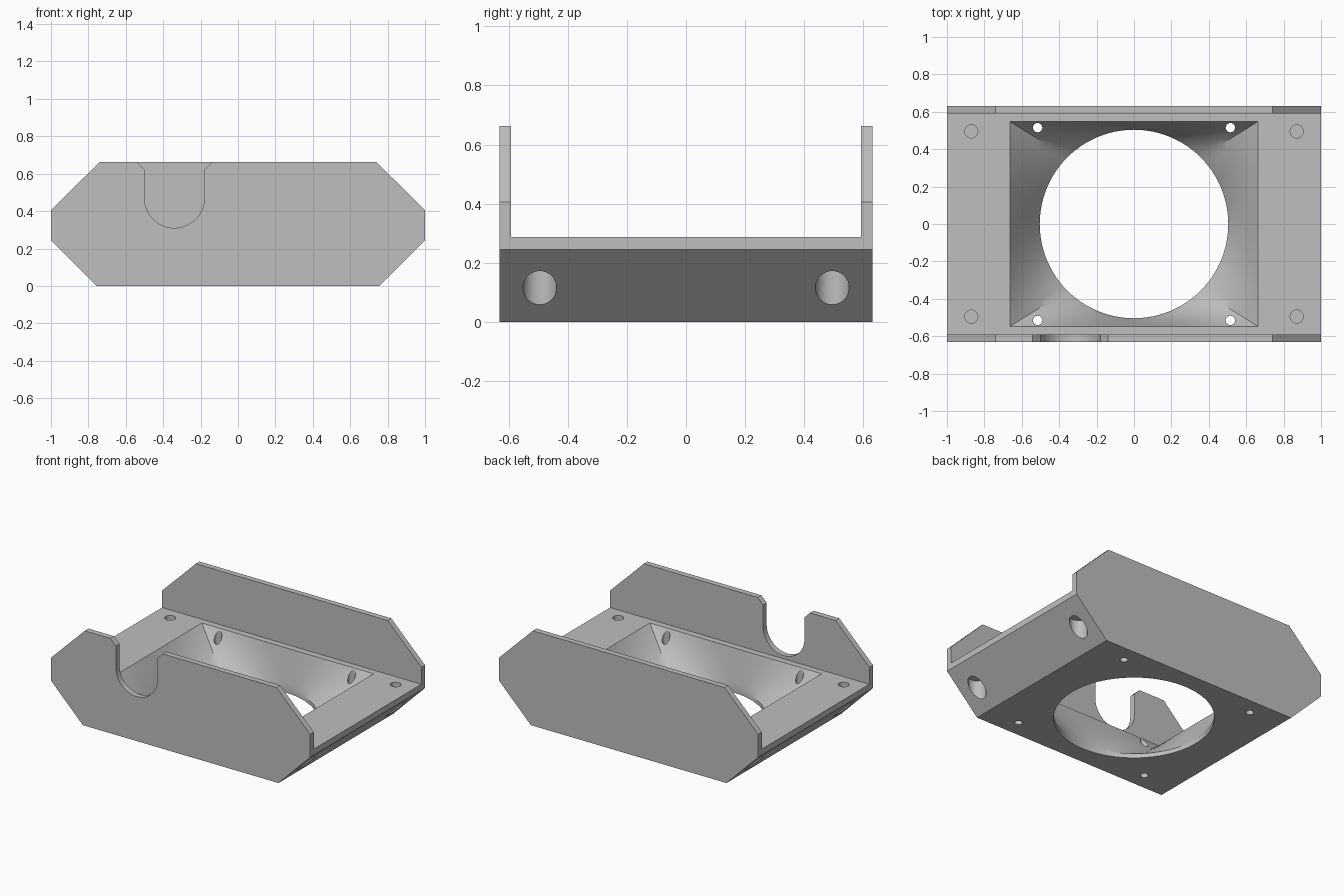
import bpy, bmesh, math

default = bpy.data.objects.get("Cube")
if default:
    bpy.data.objects.remove(default, do_unlink=True)

HALF_Y, WALL_Y = 0.632, 0.592      # outer and inner faces of the side walls
DECK, TOP = 0.287, 0.662           # deck height and wall height

grey = bpy.data.materials.new("light grey plastic")
grey.use_nodes = True
colour = (0.52, 0.52, 0.52, 1)
grey.diffuse_color = colour
grey.node_tree.nodes["Principled BSDF"].inputs["Base Color"].default_value = colour


def loft(name, rings):
    """Closed solid through a list of rings with equal point counts."""
    bm = bmesh.new()
    loops = [[bm.verts.new(p) for p in ring] for ring in rings]
    n = len(loops[0])
    for a, b in zip(loops, loops[1:]):
        for i in range(n):
            j = (i + 1) % n
            bm.faces.new((a[i], a[j], b[j], b[i]))
    bm.faces.new(loops[0][::-1])
    bm.faces.new(loops[-1])
    bmesh.ops.recalc_face_normals(bm, faces=bm.faces)
    mesh = bpy.data.meshes.new(name)
    bm.to_mesh(mesh)
    bm.free()
    mesh.materials.append(grey)
    ob = bpy.data.objects.new(name, mesh)
    bpy.context.collection.objects.link(ob)
    return ob


def prism(name, profile, y0, y1):
    return loft(name, [[(x, y, z) for x, z in profile] for y in (y0, y1)])


def cylinder(name, x, y, r, z0, z1, n=48):
    turn = [2 * math.pi * i / n for i in range(n)]
    return loft(name, [[(x + r * math.cos(a), y + r * math.sin(a), z) for a in turn]
                       for z in (z0, z1)])


def cut(target, cutter):
    cutter.hide_render = True
    mod = target.modifiers.new("cut", 'BOOLEAN')
    mod.operation, mod.solver, mod.object = 'DIFFERENCE', 'EXACT', cutter
    bpy.context.view_layer.objects.active = target
    bpy.ops.object.modifier_apply(modifier=mod.name)
    bpy.data.objects.remove(cutter, do_unlink=True)


# Eight-sided hull
half = [(0.755, 0), (1, 0.245), (1, 0.405), (0.74, TOP)]
body = prism("duct_body", half + [(-x, z) for x, z in half[::-1]], -HALF_Y, HALF_Y)

# Open channel between the two side walls
cut(body, prism("channel", [(-1.2, DECK), (1.2, DECK), (1.2, 1), (-1.2, 1)], -WALL_Y, WALL_Y))

# Funnel from rectangular opening down to the round outlet
STEPS, R, LIP = 24, 0.504, 0.03
rect, circle = [], []
corners = [(0.662, -0.547), (0.662, 0.547), (-0.662, 0.547), (-0.662, -0.547)]
for k in range(4):
    (ax, ay), (bx, by) = corners[k], corners[(k + 1) % 4]
    for i in range(STEPS):
        t = i / STEPS
        a = math.radians(90 * (k + t) - 45)
        rect.append((ax + (bx - ax) * t, ay + (by - ay) * t))
        circle.append((R * math.cos(a), R * math.sin(a)))


def funnel_ring(t, z):
    return [(c[0] + (r[0] - c[0]) * t, c[1] + (r[1] - c[1]) * t, z)
            for c, r in zip(circle, rect)]


levels = [(i / 8, LIP + (DECK - LIP) * i / 8) for i in range(9)]
cut(body, loft("funnel", [funnel_ring(t, z) for t, z in [(0, -0.1)] + levels + [(1, 0.5)]]))

# Fan screw holes, deck holes and counterbores in the sloped ends
for sx in (-1, 1):
    for sy in (-1, 1):
        cut(body, cylinder("screw_hole", sx * 0.515, sy * 0.515, 0.025, -0.1, 0.5, 24))
        cut(body, cylinder("deck_hole", sx * 0.87, sy * 0.495, 0.035, 0.205, 0.5, 32))
        cut(body, cylinder("counterbore", sx * 0.87, sy * 0.495, 0.057, -0.1, 0.195))

# Rounded cable notch with flared mouth in the front wall
cx, cz, r = -0.34, 0.47, 0.16
arc = [(cx + r * math.cos(a), cz + r * math.sin(a))
       for a in (math.pi * (1 + i / 32) for i in range(33))]
mouth = [(cx + r, 0.62), (cx + r + 0.06, 0.68), (cx - r - 0.06, 0.68), (cx - r, 0.62)]
cut(body, prism("notch", arc + mouth, -0.8, -0.57))

# Smooth curved walls, crisp edges
bpy.ops.object.select_all(action='DESELECT')
body.select_set(True)
bpy.context.view_layer.objects.active = body
bpy.ops.object.shade_smooth_by_angle(angle=math.radians(25))
